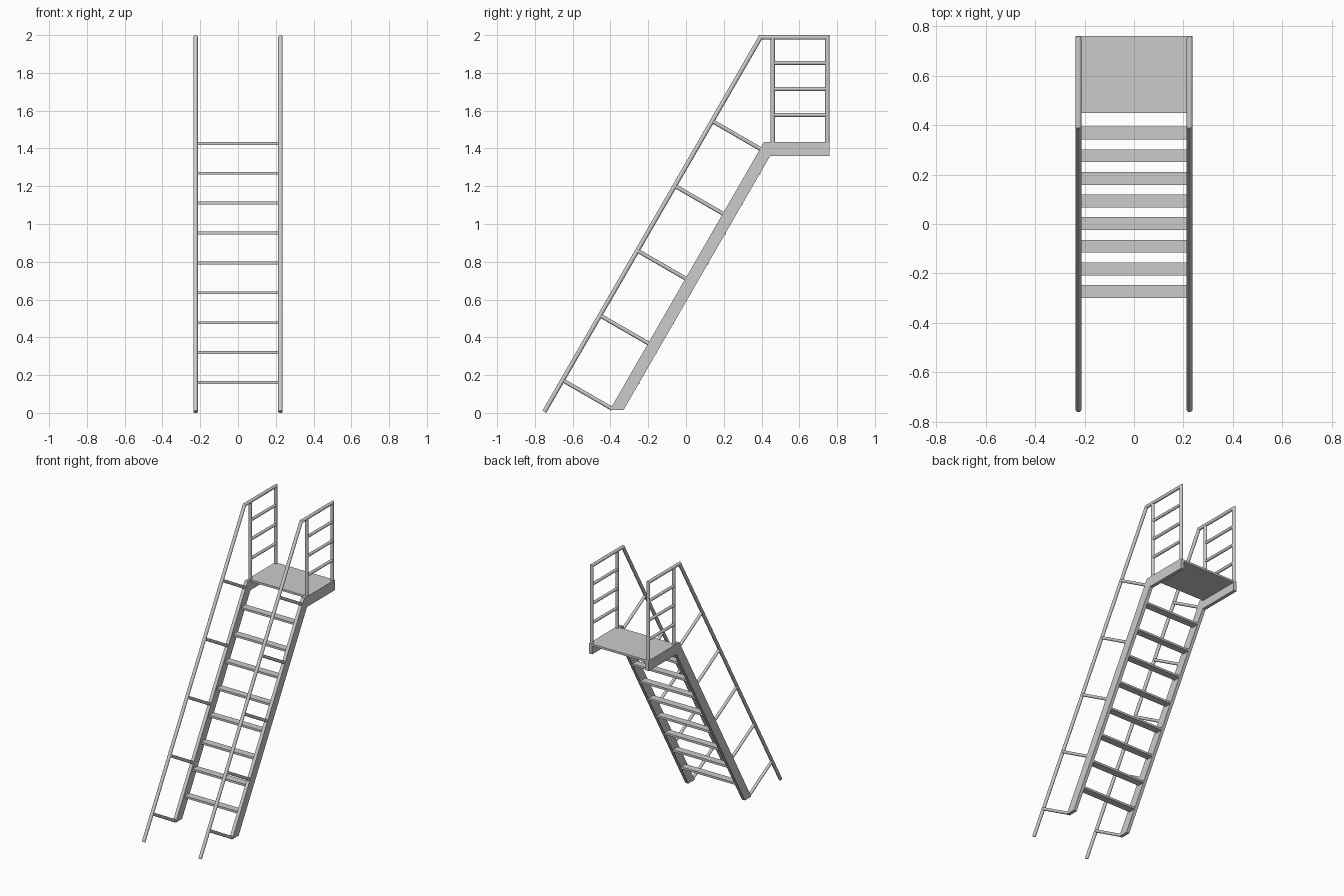
import bpy, bmesh, math
from mathutils import Vector

if "Cube" in bpy.data.objects:
    bpy.data.objects.remove(bpy.data.objects["Cube"])

RX, R = 0.2245, 0.0118          # rail centre in x, tube radius
UP = Vector((0.5, math.sin(math.radians(60))))   # climb direction in (y, z)
SEG = 16


def finish(name, bm, mirror=False, smooth=False):
    bmesh.ops.recalc_face_normals(bm, faces=bm.faces)
    me = bpy.data.meshes.new(name)
    bm.to_mesh(me)
    bm.free()
    ob = bpy.data.objects.new(name, me)
    bpy.context.collection.objects.link(ob)
    if smooth:
        bpy.ops.object.select_all(action='DESELECT')
        ob.select_set(True)
        bpy.context.view_layer.objects.active = ob
        bpy.ops.object.shade_smooth_by_angle(angle=math.radians(30))
    if mirror:
        m = ob.modifiers.new("mirror", 'MIRROR')
        m.use_mirror_merge = False
    return ob


def tube(name, path, r=R):
    """Round tube along a (y, z) path with mitred corners, mirrored in x."""
    pts = [Vector(p) for p in path]
    dirs = [(b - a).normalized() for a, b in zip(pts, pts[1:])]
    bm = bmesh.new()
    rings = []
    for i, p in enumerate(pts):
        d0, d1 = dirs[max(i - 1, 0)], dirs[min(i, len(dirs) - 1)]
        t = (d0 + d1).normalized()
        n = Vector((-t.y, t.x)) / t.dot(d0)
        ring = []
        for k in range(SEG):
            a = 2 * math.pi * k / SEG
            q = p + n * r * math.sin(a)
            ring.append(bm.verts.new((RX + r * math.cos(a), q.x, q.y)))
        rings.append(ring)
    for a, b in zip(rings, rings[1:]):
        for k in range(SEG):
            j = (k + 1) % SEG
            bm.faces.new((a[k], a[j], b[j], b[k]))
    bm.faces.new(rings[0])
    bm.faces.new(rings[-1])
    return finish(name, bm, mirror=True, smooth=True)


def box(name, x, y, z):
    bm = bmesh.new()
    bmesh.ops.create_cube(bm, size=1)
    for v in bm.verts:
        v.co = [lo + (c + 0.5) * (hi - lo) for c, (lo, hi) in zip(v.co, (x, y, z))]
    return finish(name, bm)


# Side stringers, bending into the platform edge
profile = [(-0.403, 0.016), (-0.33, 0.016), (0.445, 1.36),
           (0.76, 1.36), (0.76, 1.434), (0.413, 1.434)]
bm = bmesh.new()
face = bm.faces.new([bm.verts.new((0.2125, y, z)) for y, z in profile])
ext = bmesh.ops.extrude_face_region(bm, geom=[face])
bmesh.ops.translate(bm, vec=(0.024, 0, 0),
                    verts=[g for g in ext["geom"] if isinstance(g, bmesh.types.BMVert)])
finish("stringer", bm, mirror=True)

# Treads
for i in range(8):
    y, z = -0.299 + 0.0915 * i, 0.161 + 0.1583 * i
    box(f"tread_{i + 1}", (-0.214, 0.214), (y, y + 0.052), (z - 0.0075, z + 0.0075))

# Platform plate
box("platform", (-0.214, 0.214), (0.449, 0.76), (1.419, 1.434))

# Handrail with rear post in one bent run
start = Vector((-0.75, 0.006))
top = 2 - R
corner_y = start.x + (top - start.y) * UP.x / UP.y
tube("handrail", [start, (corner_y, top), (0.76 - R, top), (0.76 - R, 1.43)])

# Front guard post and guard bars
tube("guard_post", [(0.459, 1.43), (0.459, top)])
for i in range(3):
    z = 1.577 + 0.1378 * i
    tube(f"guard_bar_{i + 1}", [(0.459, z), (0.76 - R, z)], 0.0105)

# Struts joining handrail and stringer
across = Vector((UP.y, -UP.x))
for i in range(5):
    a = start + UP * (0.193 + 0.396 * i)
    tube(f"strut_{i + 1}", [a, a + across * 0.304], 0.0105)
